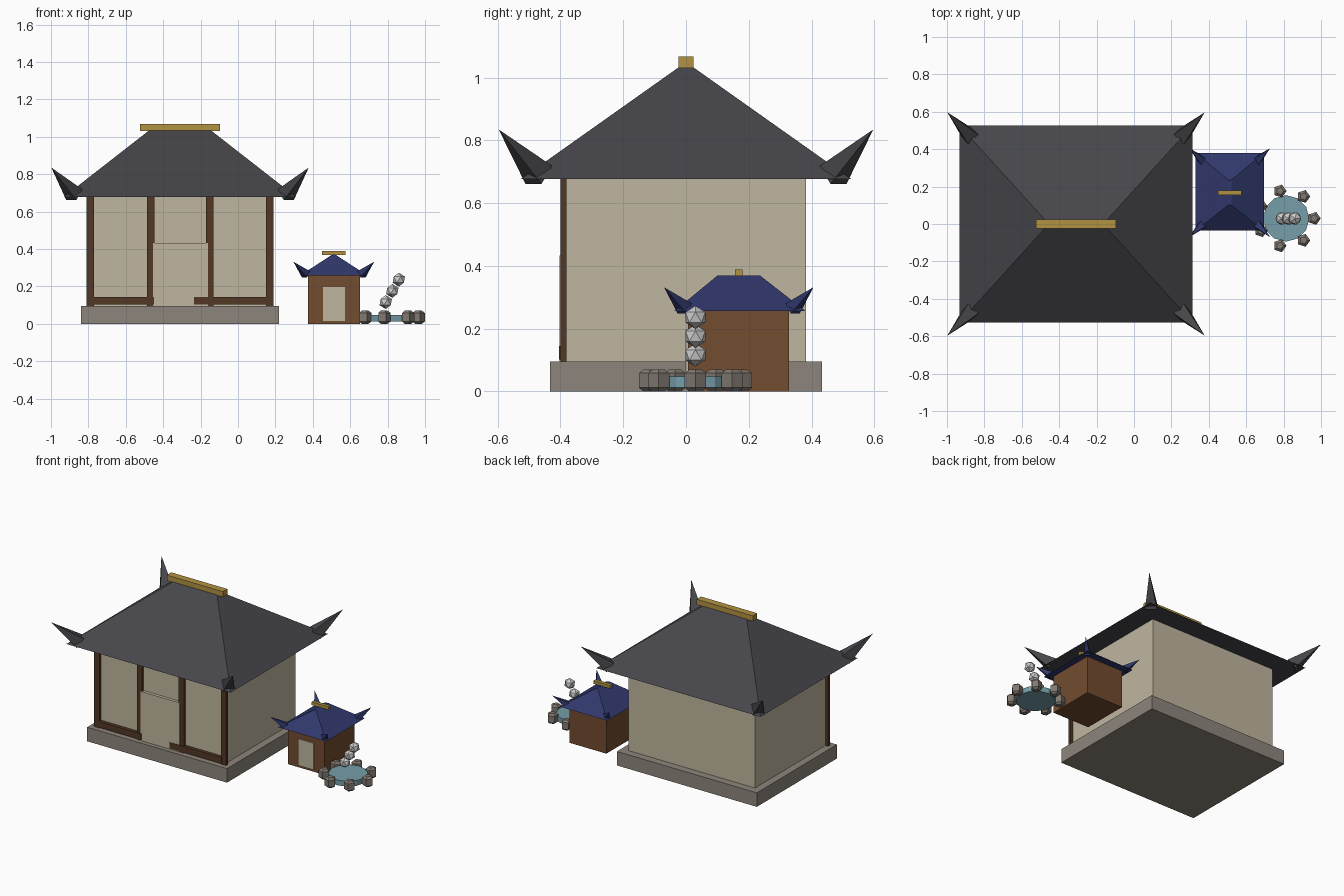
import bpy, bmesh, math
from mathutils import Vector

cube = bpy.data.objects.get("Cube")
if cube:
    bpy.data.objects.remove(cube, do_unlink=True)


def material(name, r, g, b):
    m = bpy.data.materials.new(name)
    m.use_nodes = True
    m.diffuse_color = (r, g, b, 1)
    bsdf = next(n for n in m.node_tree.nodes if n.type == 'BSDF_PRINCIPLED')
    bsdf.inputs["Base Color"].default_value = (r, g, b, 1)
    return m


PLASTER = material("plaster", .53, .47, .35)
PLINTH = material("plinth grey", .27, .235, .2)
DARK_WOOD = material("dark wood", .085, .04, .018)
ROOF = material("charcoal tile", .062, .062, .07)
BLUE = material("blue tile", .03, .04, .15)
BROWN = material("brown wood", .17, .072, .028)
GOLD = material("gold", .44, .29, .055)
WATER = material("water", .18, .34, .4)
STONE = material("stone", .22, .19, .165)
STEAM = material("pale steam", .6, .6, .6)


def finish(name, bm, mat):
    bmesh.ops.recalc_face_normals(bm, faces=bm.faces)
    me = bpy.data.meshes.new(name)
    bm.to_mesh(me)
    bm.free()
    me.materials.append(mat)
    ob = bpy.data.objects.new(name, me)
    bpy.context.collection.objects.link(ob)
    return ob


def loft(name, rings, mat):
    """Join equal-sized rings of points into a closed solid."""
    bm = bmesh.new()
    loops = [[bm.verts.new(p) for p in ring] for ring in rings]
    n = len(loops[0])
    for a, b in zip(loops, loops[1:]):
        for i in range(n):
            j = (i + 1) % n
            bm.faces.new((a[i], a[j], b[j], b[i]))
    bm.faces.new(loops[0])
    bm.faces.new(loops[-1])
    return finish(name, bm, mat)


def rect(x, y, z, hx, hy):
    return [(x + sx * hx, y + sy * hy, z)
            for sx, sy in ((-1, -1), (1, -1), (1, 1), (-1, 1))]


def box(name, x0, x1, y0, y1, z0, z1, mat):
    x, y, hx, hy = (x0 + x1) / 2, (y0 + y1) / 2, (x1 - x0) / 2, (y1 - y0) / 2
    return loft(name, [rect(x, y, z, hx, hy) for z in (z0, z1)], mat)


def circle(x, y, z, r, n):
    return [(x + r * math.cos(math.tau * i / n), y + r * math.sin(math.tau * i / n), z)
            for i in range(n)]


def horns(name, x, y, base, tip, half, mat):
    """Square spikes flaring up and out of the four roof corners."""
    for sx in (-1, 1):
        for sy in (-1, 1):
            c = Vector((x + sx * base[0], y + sy * base[1], base[2]))
            t = Vector((x + sx * tip[0], y + sy * tip[1], tip[2]))
            axis = (t - c).normalized()
            side = axis.cross(Vector((0, 0, 1))).normalized() * half
            up = side.cross(axis)
            bm = bmesh.new()
            ring = [bm.verts.new(c + a * side + b * up)
                    for a, b in ((-1, -1), (1, -1), (1, 1), (-1, 1))]
            top = bm.verts.new(t)
            bm.faces.new(ring)
            for i in range(4):
                bm.faces.new((ring[i], ring[(i + 1) % 4], top))
            end = ("front_" if sy < 0 else "back_") + ("left" if sx > 0 else "right")
            finish(name + "_" + end, bm, mat)


# Main hall: plinth and plastered walls
CX = -.31
box("hall_plinth", CX - .53, CX + .53, -.433, .433, 0, .096, PLINTH)
box("hall_walls", CX - .48, CX + .48, -.382, .382, .096, .677, PLASTER)

# Front timber posts, bottom rails and door
for i, offset in enumerate((-.48, -.157, .16, .48)):
    x = CX + offset
    box(f"hall_post_{i + 1}", x - .02, x + .02, -.4, -.38, .096, .677, DARK_WOOD)
box("hall_rail_right", -.77, -.45, -.405, -.381, .102, .144, DARK_WOOD)
box("hall_rail_left", -.235, .16, -.405, -.381, .102, .144, DARK_WOOD)
box("hall_door", -.455, -.16, -.403, -.381, .096, .433, PLASTER)

# Main hip roof with ridge beam and corner horns
loft("hall_roof", [rect(CX, 0, .677, .623, .526), rect(CX, 0, 1.038, .16, .016)], ROOF)
box("hall_ridge", CX - .213, CX + .213, -.024, .024, 1.03, 1.067, GOLD)
horns("hall_horn", CX, 0, (.565, .469, .69), (.688, .597, .835), .037, ROOF)

# Small shed
SX, SY = .512, .168
box("shed_body", SX - .139, SX + .139, SY - .161, SY + .161, 0, .258, BROWN)
box("shed_door", .454, .571, SY - .169, SY - .16, .016, .198, PLASTER)
loft("shed_roof", [rect(SX, SY + .004, .257, .182, .208),
                   rect(SX, SY, .37, .008, .067)], BLUE)
box("shed_ridge", SX - .064, SX + .064, SY - .012, SY + .012, .368, .389, GOLD)
horns("shed_horn", SX, SY, (.148, .172, .264), (.216, .238, .332), .02, BLUE)

# Round pool ringed with seven stones
PX, PY = .813, .03
loft("pool_water", [circle(PX, PY, z, .124, 12) for z in (.012, .048)], WATER)
for i in range(7):
    a = math.tau * i / 7
    x, y = PX + .15 * math.cos(a), PY + .15 * math.sin(a)
    loft(f"pool_stone_{i + 1}", [circle(x, y, z, r, 5) for z, r in
         ((0, .02), (.012, .036), (.058, .036), (.07, .02))], STONE)

# Rising puffs of steam
for i in range(3):
    bm = bmesh.new()
    bmesh.ops.create_icosphere(bm, subdivisions=1, radius=.037)
    bmesh.ops.translate(bm, verts=bm.verts,
                        vec=(.79 + .035 * i, PY, .116 + .06 * i))
    finish(f"steam_puff_{i + 1}", bm, STEAM)
